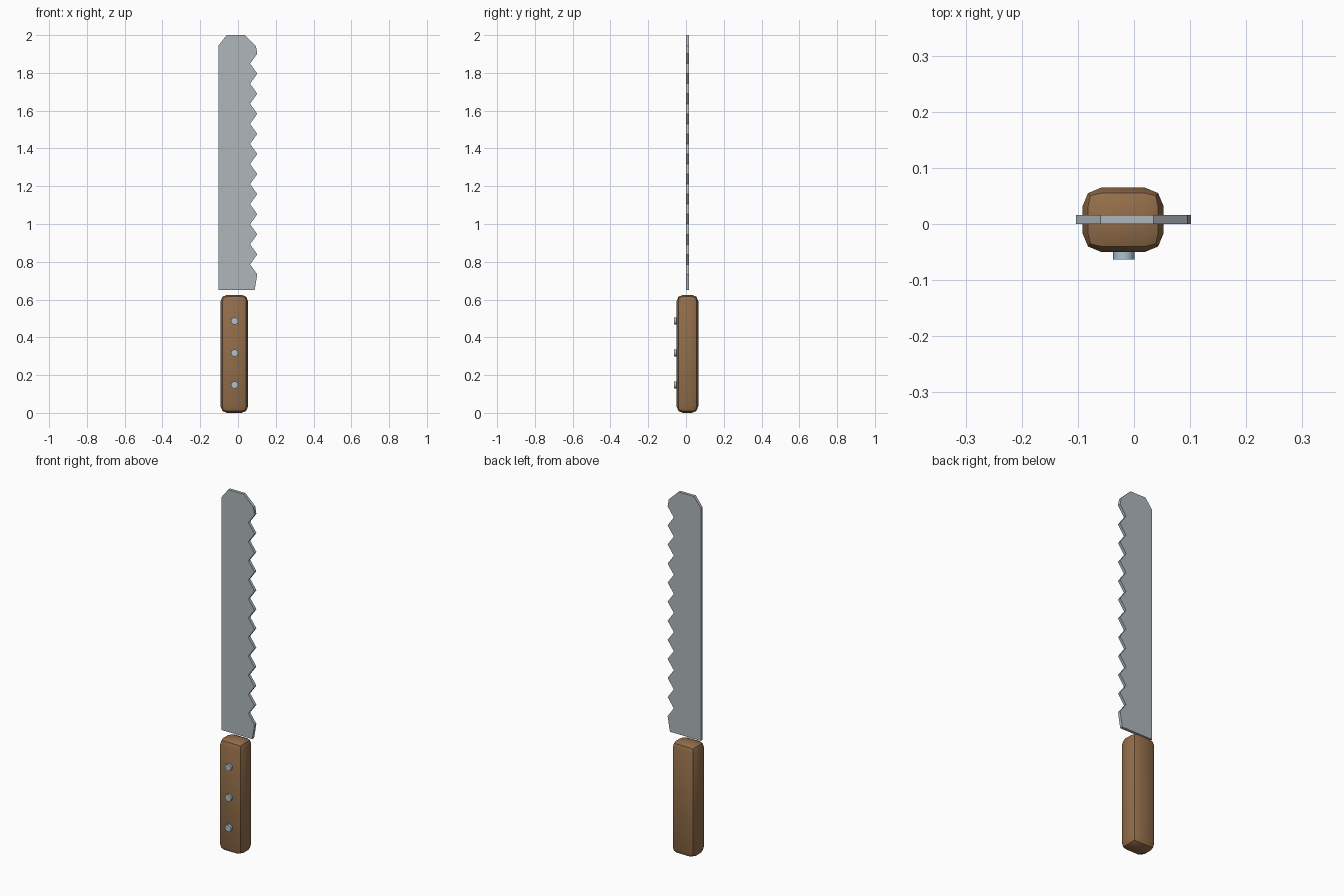
import bpy, bmesh, math
from mathutils import Matrix

cube = bpy.data.objects.get("Cube")
if cube:
    bpy.data.objects.remove(cube)


def material(name, colour):
    mat = bpy.data.materials.new(name)
    mat.use_nodes = True
    rgba = (*colour, 1)
    mat.diffuse_color = rgba
    mat.node_tree.nodes["Principled BSDF"].inputs["Base Color"].default_value = rgba
    return mat


def add_object(name, bm, mat):
    bmesh.ops.recalc_face_normals(bm, faces=bm.faces)
    mesh = bpy.data.meshes.new(name)
    bm.to_mesh(mesh)
    bm.free()
    mesh.materials.append(mat)
    obj = bpy.data.objects.new(name, mesh)
    bpy.context.collection.objects.link(obj)
    return obj


def smooth(obj, degrees):
    bpy.ops.object.select_all(action="DESELECT")
    obj.select_set(True)
    bpy.context.view_layer.objects.active = obj
    bpy.ops.object.shade_smooth_by_angle(angle=math.radians(degrees))


steel = material("blade steel", (0.43, 0.47, 0.50))
wood = material("brown wood", (0.29, 0.155, 0.068))
rivet_metal = material("pale rivet metal", (0.41, 0.54, 0.65))

# Blade: serrated outline pulled through its thickness
tip_x, valley_x = 0.102, 0.064
first_tip, pitch, teeth = 0.733, 0.1063, 12
outline = [(-0.103, 0.65), (0.088, 0.65)]
for i in range(teeth):
    z = first_tip + i * pitch
    outline.append((tip_x, z))
    if i < teeth - 1:
        outline.append((valley_x, z + pitch / 2))
outline += [(0.095, 1.942), (0.035, 2.0), (-0.06, 2.0), (-0.103, 1.945)]

bm = bmesh.new()
face = bm.faces.new([bm.verts.new((x, 0, z)) for x, z in outline])
result = bmesh.ops.extrude_face_region(bm, geom=[face])
moved = [v for v in result["geom"] if isinstance(v, bmesh.types.BMVert)]
bmesh.ops.translate(bm, verts=moved, vec=(0, 0.016, 0))
add_object("blade", bm, steel)

# Handle: block with rounded edges
bm = bmesh.new()
bmesh.ops.create_cube(bm, size=1)
bmesh.ops.scale(bm, verts=bm.verts, vec=(0.145, 0.115, 0.625))
bmesh.ops.translate(bm, verts=bm.verts, vec=(-0.0195, 0.0075, 0.3125))
bmesh.ops.bevel(bm, geom=bm.edges[:], offset=0.034, segments=2,
                profile=0.5, affect="EDGES")
smooth(add_object("handle", bm, wood), 30)

# Rivets: short pins standing out of the handle front
for place, z in (("lower", 0.148), ("middle", 0.317), ("upper", 0.486)):
    bm = bmesh.new()
    bmesh.ops.create_cone(bm, cap_ends=True, segments=12, radius1=0.019,
                          radius2=0.019, depth=0.023,
                          matrix=Matrix.Translation((-0.018, -0.0515, z))
                          @ Matrix.Rotation(math.pi / 2, 4, "X"))
    smooth(add_object(place + "_rivet", bm, rivet_metal), 40)
